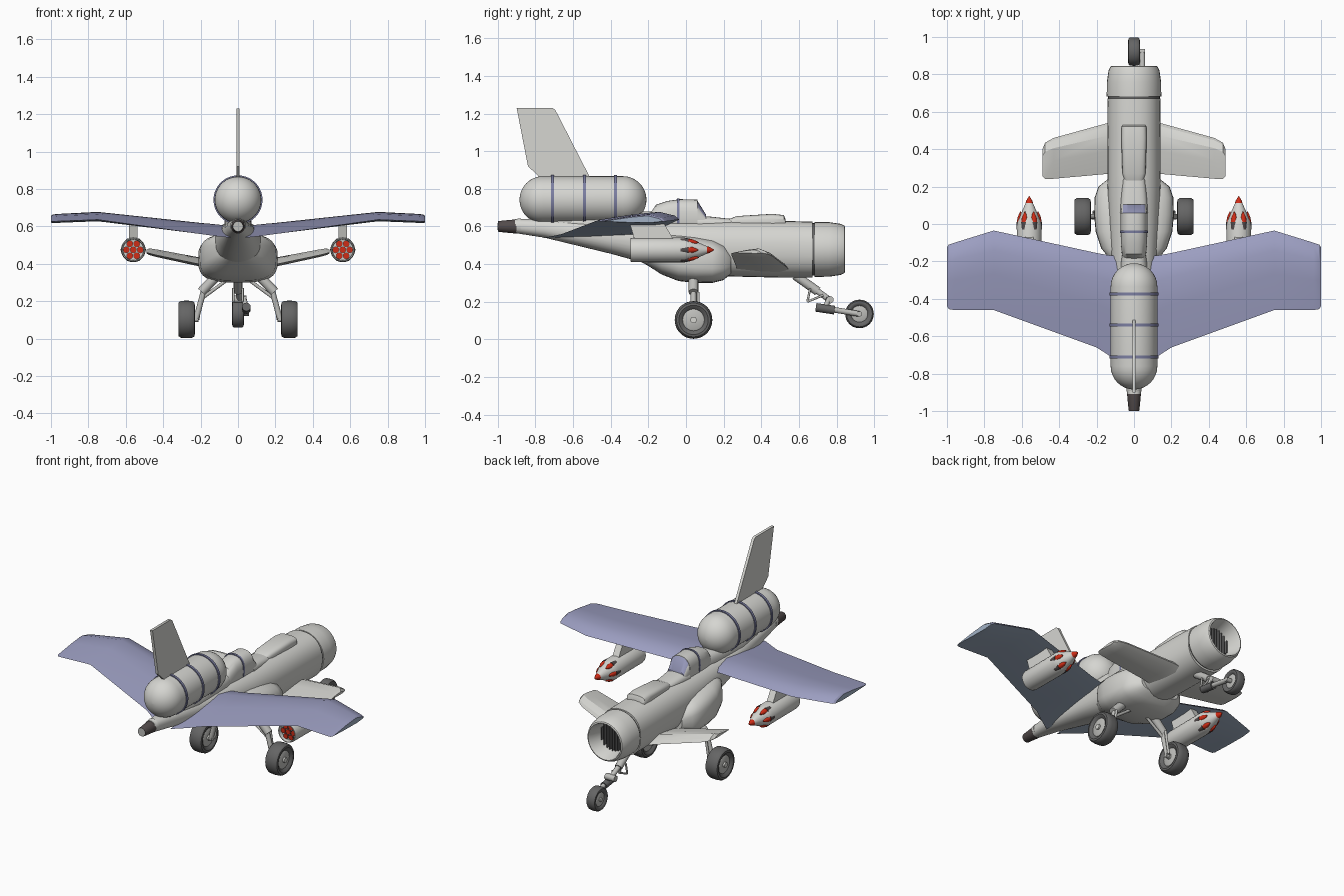
import bpy, bmesh, math
from mathutils import Vector

if "Cube" in bpy.data.objects:
    bpy.data.objects.remove(bpy.data.objects["Cube"], do_unlink=True)


def make_mat(name, r, g, b):
    m = bpy.data.materials.new(name)
    m.use_nodes = True
    m.diffuse_color = (r, g, b, 1)
    m.node_tree.nodes["Principled BSDF"].inputs["Base Color"].default_value = (r, g, b, 1)
    return m


GREY = make_mat("light grey", .67, .67, .64)
BLUE = make_mat("lavender blue", .33, .34, .53)
SLATE = make_mat("slate blue", .36, .44, .56)
STRAP = make_mat("strap blue", .2, .21, .36)
TYRE = make_mat("tyre grey", .13, .13, .13)
DARK = make_mat("burnt metal", .085, .07, .07)
BLACK = make_mat("black", .025, .025, .025)
RED = make_mat("red", .62, .025, .008)
STEEL = make_mat("steel", .52, .52, .5)


def finish(name, bm, mat, angle=35):
    bmesh.ops.recalc_face_normals(bm, faces=bm.faces)
    me = bpy.data.meshes.new(name)
    bm.to_mesh(me)
    bm.free()
    me.materials.append(mat)
    ob = bpy.data.objects.new(name, me)
    bpy.context.collection.objects.link(ob)
    bpy.ops.object.select_all(action='DESELECT')
    ob.select_set(True)
    bpy.context.view_layer.objects.active = ob
    bpy.ops.object.shade_smooth_by_angle(angle=math.radians(angle))
    return ob


def loft(name, rings, mat, caps=True, angle=35):
    bm = bmesh.new()
    vs = [[bm.verts.new(p) for p in r] for r in rings]
    n = len(vs[0])
    for a, b in zip(vs, vs[1:]):
        for i in range(n):
            bm.faces.new((a[i], a[(i + 1) % n], b[(i + 1) % n], b[i]))
    if caps:
        bm.faces.new(vs[0])
        bm.faces.new(vs[-1])
    return finish(name, bm, mat, angle)


def lathe(name, profile, centre, mat, axis='y', n=32, caps=True):
    # profile: (distance along the axis, radius)
    rings = []
    for d, r in profile:
        ring = []
        for i in range(n):
            c, s = r * math.cos(math.tau * i / n), r * math.sin(math.tau * i / n)
            ring.append(Vector(centre) + Vector((c, d, s) if axis == 'y' else (d, c, s)))
        rings.append(ring)
    return loft(name, rings, mat, caps)


def hull(name, stations, mat, power=2.0, n=32):
    # stations: (y, half width, bottom z, top z), superellipse sections
    rings = []
    for y, w, lo, hi in stations:
        ring = []
        for i in range(n):
            c, s = math.cos(math.tau * i / n), math.sin(math.tau * i / n)
            c = math.copysign(abs(c) ** (2 / power), c)
            s = math.copysign(abs(s) ** (2 / power), s)
            ring.append((w * c, y, (lo + hi) / 2 + s * (hi - lo) / 2))
        rings.append(ring)
    return loft(name, rings, mat)


def plate(name, outline, thick, mat, x=0):
    # outline in y, z, extruded across x
    return loft(name, [[(x + t * thick / 2, y, z) for y, z in outline] for t in (-1, 1)], mat)


def rod(name, a, b, r, mat=STEEL, n=12):
    a, b = Vector(a), Vector(b)
    q = (b - a).to_track_quat('Z', 'Y')
    ring = [q @ Vector((r * math.cos(math.tau * i / n), r * math.sin(math.tau * i / n), 0)) for i in range(n)]
    return loft(name, [[p + v for v in ring] for p in (a, b)], mat)


def recolour(ob, mat, rule):
    ob.data.materials.append(mat)
    for p in ob.data.polygons:
        p.material_index = int(rule(p.normal))


FOIL = [(0, 0), (.06, .5), (.25, 1), (.55, .75), (1, .1), (.6, -.1), (.2, -.2)]


def wing(name, stations, side, mat):
    # stations: (x, leading y, trailing y, leading z, trailing z, thickness)
    rings = [[(side * x, l + (t - l) * u, zl + (zt - zl) * u + h * v) for u, v in FOIL]
             for x, l, t, zl, zt, h in stations]
    return loft(name, rings, mat, angle=30)


# Fuselage, side bulge and spine
hull("fuselage", [(-.91, .035, .565, .64), (-.75, .06, .54, .64), (-.4, .1, .455, .63),
                  (-.2, .12, .4, .63), (0, .135, .35, .63), (.2, .142, .335, .63),
                  (.5, .142, .328, .63), (.672, .142, .328, .625)], GREY, 2.3)
hull("belly_bulge", [(-.27, .06, .43, .53), (-.2, .12, .39, .56), (-.13, .175, .345, .565), (-.04, .205, .31, .56),
                     (.05, .213, .3, .55), (.14, .211, .3, .535), (.2, .19, .315, .51),
                     (.24, .14, .35, .46)], GREY, 3.1)
hull("spine_hump", [(.23, .05, .58, .64), (.27, .062, .58, .655), (.46, .068, .58, .667),
                    (.52, .066, .58, .66), (.53, .06, .58, .635)], GREY, 3.5)
hull("tank_saddle", [(-.8, .04, .58, .64), (-.5, .07, .54, .66), (-.21, .07, .52, .68), (-.14, .06, .52, .68)], GREY, 3)

# Canopy with windscreen and frame
hull("canopy", [(-.19, .055, .56, .67), (-.16, .065, .56, .715), (-.1, .07, .56, .735),
                (-.03, .072, .56, .745), (.06, .072, .56, .742)], GREY, 2.6)
screen = hull("windscreen", [(.06, .07, .56, .738), (.105, .066, .56, .665)], GREY, 2.6)
recolour(screen, BLUE, lambda n: abs(n.x) < .75)
hull("windscreen_base", [(.06, .074, .56, .655), (.13, .07, .56, .652), (.24, .06, .56, .64)], GREY, 3)
hull("canopy_frame", [(-.047, .0745, .57, .748), (-.035, .0745, .57, .749)], STRAP, 2.6)

# Open engine duct with a slatted grille
lathe("duct_groove", [(.665, .139), (.69, .139)], (0, 0, .478), TYRE)
lathe("engine_duct", [(.682, .1), (.682, .146), (.76, .145), (.82, .136), (.842, .126), (.846, .118),
                      (.835, .112), (.74, .09)], (0, 0, .478), GREY, caps=False)
lathe("duct_back", [(.735, .1), (.745, .1)], (0, 0, .478), BLACK)
for i in range(-4, 5):
    h = math.sqrt(.09 ** 2 - (i * .02) ** 2)
    plate("grille_slat", [(.745, .478 - h), (.765, .478 - h), (.765, .478 + h), (.745, .478 + h)],
          .006, TYRE, i * .02)

# Tail pipe
lathe("tail_collar", [(-.91, .036), (-.88, .042)], (0, 0, .602), GREY)
lathe("tail_pipe", [(-.9, .036), (-.9, .038), (-.995, .029), (-1, .027), (-1, .019), (-.95, .019)],
      (0, 0, .6), DARK, n=20)
lathe("tail_pipe_rim", [(-1.001, .027), (-1.001, .019), (-.998, .019), (-.998, .027)], (0, 0, .6), STEEL, n=20)

# Capsule tank with straps
R, A, B = .125, -.76, -.335
caps_a = [(A - R * math.cos(t * math.pi / 16), max(.002, R * math.sin(t * math.pi / 16))) for t in range(9)]
caps_b = [(B + R * math.sin(t * math.pi / 16), max(.002, R * math.cos(t * math.pi / 16))) for t in range(9)]
lathe("top_tank", caps_a + caps_b, (0, 0, .742), GREY, n=40)
for y in (-.71, -.54, -.375):
    lathe("tank_strap", [(y - .008, .12), (y - .008, .131), (y + .008, .131), (y + .008, .12)], (0, 0, .742), STRAP, n=40)

# Fin
plate("fin", [(-.9, 1.23), (-.71, 1.23), (-.695, 1.22), (-.51, .86), (-.77, .855), (-.84, .92)], .018, GREY)

for s in (1, -1):
    # Main wing, with a different underside
    panel = wing("main_wing", [(.04, -.17, -.76, .565, .535, .045), (.13, -.168, -.705, .575, .545, .045),
                               (.2, -.155, -.66, .58, .555, .045), (.75, -.035, -.46, .637, .632, .042),
                               (.96, -.1, -.46, .628, .624, .04), (.99, -.11, -.455, .627, .622, .038),
                               (1, -.125, -.44, .627, .624, .03)], s, BLUE)
    recolour(panel, SLATE, lambda n: n.z < .1)

    # Small wing
    wing("small_wing", [(.09, .55, .27, .365, .365, .045), (.14, .54, .268, .38, .38, .042),
                        (.43, .46, .242, .442, .442, .034), (.475, .435, .24, .453, .453, .03),
                        (.49, .4, .255, .46, .46, .015)], s, GREY)

    # Rocket pod: body, pylon, tips at one end and recessed tubes at the other
    x, z = s * .56, .475
    lathe("rocket_pod", [(-.27, .055), (-.295, .057), (-.295, .062), (-.28, .065), (-.01, .066),
                         (.02, .06), (.12, .016)], (x, 0, z), GREY, n=24)
    lathe("pod_centre_tip", [(.112, .02), (.125, .016), (.15, .001)], (x, 0, z), RED, n=12)
    plate("pod_pylon", [(-.27, .52), (-.06, .52), (-.12, .622), (-.3, .618)], .045, GREY, x)
    for k in range(7):
        a = k * math.pi / 3
        r = .037 if k < 6 else 0
        cx, cz = x + r * math.cos(a), z + r * math.sin(a)
        lathe("tube_mouth", [(-.276, .0185), (-.268, .0185)], (cx, 0, cz), DARK, n=12)
        lathe("rocket_tail", [(-.28, .016), (-.274, .016)], (cx, 0, cz), RED, n=12)
        if k < 6:
            cx, cz = x + .047 * math.cos(a), z + .047 * math.sin(a)
            lathe("rocket_tube", [(-.03, .02), (.012, .021)], (cx, 0, cz), DARK, n=12)
            lathe("rocket_tip", [(.008, .019), (.035, .016), (.068, .001)], (cx, 0, cz), RED, n=12)


def wheel(name, x, y, z, r, w):
    tyre = [(-.3, .55), (-.42, .65), (-.5, .78), (-.48, .9), (-.36, .98), (-.12, 1)]
    tyre += [(-d, q) for d, q in reversed(tyre)]
    lathe(name + "_tyre", [(d * w, q * r) for d, q in tyre], (x, y, z), TYRE, 'x', 36)
    lathe(name + "_rim", [(-.38 * w, .5 * r), (-.33 * w, .58 * r), (.33 * w, .58 * r), (.38 * w, .5 * r)],
          (x, y, z), STEEL, 'x', 24)
    lathe(name + "_hub", [(-.5 * w, .17 * r), (.5 * w, .17 * r)], (x, y, z), GREY, 'x', 16)


# Main landing gear
for s in (1, -1):
    wheel("main_wheel", s * .275, .04, .103, .1, .088)
    rod("main_leg", (s * .1, .04, .35), (s * .195, .04, .25), .026)
    rod("main_shock", (s * .18, .04, .27), (s * .225, .04, .1), .015)
    rod("main_axle", (s * .21, .04, .103), (s * .28, .04, .103), .014)
    rod("main_brace", (s * .05, .04, .32), (s * .2, .04, .21), .009)
    rod("main_link", (s * .19, .065, .25), (s * .215, .065, .1), .008)

# Front landing gear with trailing arm
wheel("small_wheel", 0, .922, .135, .076, .062)
rod("small_leg", (0, .58, .34), (0, .7, .255), .024)
rod("small_shock", (0, .68, .27), (.01, .77, .205), .016)
rod("leg_knuckle", (-.025, .765, .21), (.045, .765, .21), .02)
rod("arm_drop", (.03, .76, .22), (.045, .74, .165), .014)
rod("arm_sleeve", (.045, .69, .17), (.045, .79, .155), .023, TYRE)
rod("trailing_arm", (.045, .77, .16), (.045, .92, .135), .015)
rod("small_axle", (.06, .922, .135), (-.02, .922, .135), .014)
for x in (-.025, .025):
    rod("leg_brace", (x, .66, .27), (x, .645, .2), .006)
    rod("brace_link", (x, .645, .2), (x, .73, .235), .006)
